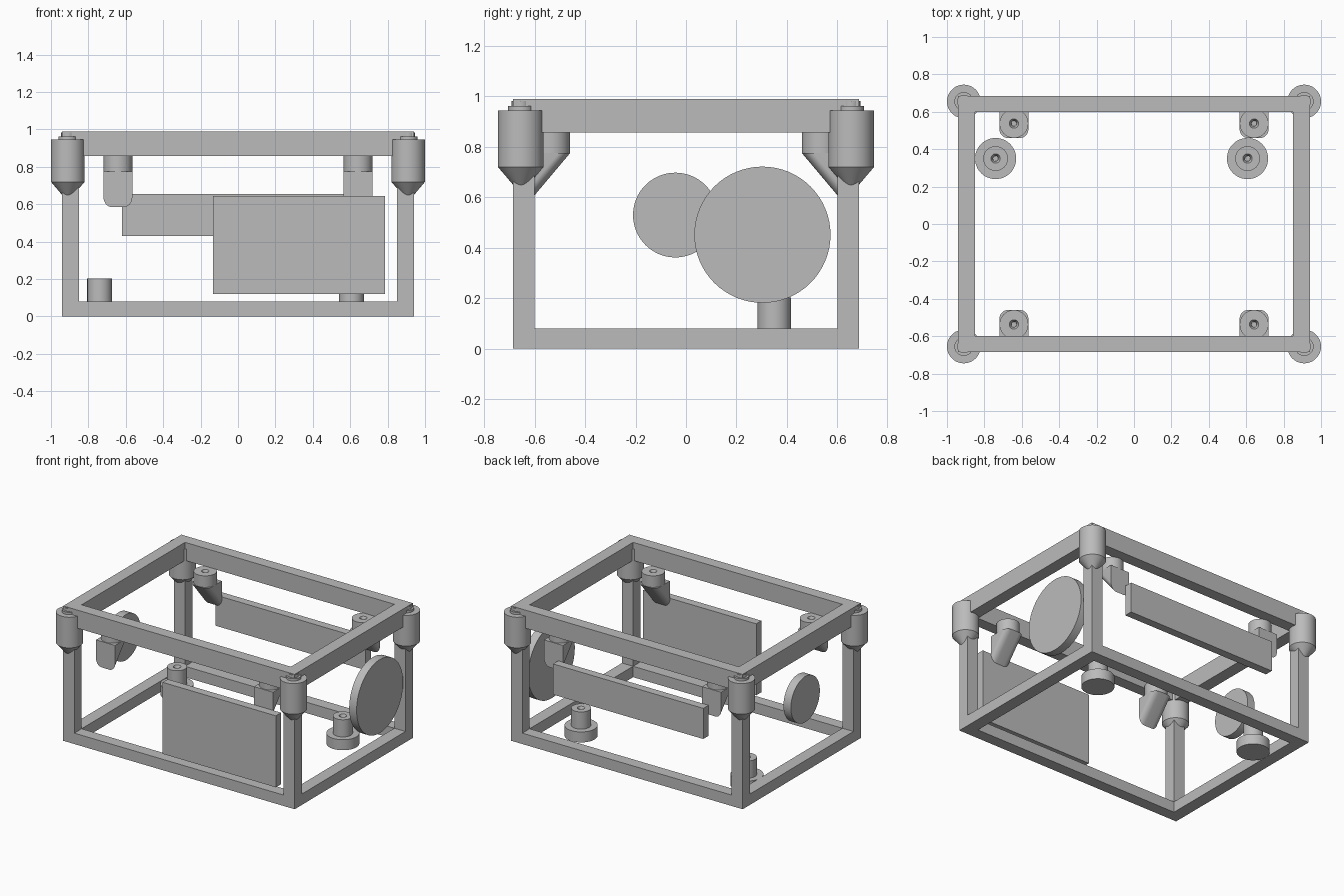
import bpy, bmesh, math
from mathutils import Matrix, Vector

cube = bpy.data.objects.get("Cube")
if cube:
    bpy.data.objects.remove(cube, do_unlink=True)

grey = bpy.data.materials.new("plain_grey")
grey.use_nodes = True
grey.diffuse_color = (0.5, 0.5, 0.5, 1)
grey.node_tree.nodes["Principled BSDF"].inputs["Base Color"].default_value = (0.5, 0.5, 0.5, 1)


def finish(name, bm, smooth=True):
    bmesh.ops.remove_doubles(bm, verts=bm.verts, dist=1e-5)
    bmesh.ops.recalc_face_normals(bm, faces=bm.faces)
    mesh = bpy.data.meshes.new(name)
    bm.to_mesh(mesh)
    bm.free()
    mesh.materials.append(grey)
    ob = bpy.data.objects.new(name, mesh)
    bpy.context.collection.objects.link(ob)
    if smooth:
        bpy.ops.object.select_all(action='DESELECT')
        ob.select_set(True)
        bpy.context.view_layer.objects.active = ob
        bpy.ops.object.shade_smooth_by_angle(angle=math.radians(30))
    return ob


def box(name, x0, x1, y0, y1, z0, z1):
    bm = bmesh.new()
    size = Matrix.Diagonal((x1 - x0, y1 - y0, z1 - z0, 1))
    mid = Matrix.Translation(((x0 + x1) / 2, (y0 + y1) / 2, (z0 + z1) / 2))
    bmesh.ops.create_cube(bm, size=1, matrix=mid @ size)
    return finish(name, bm, False)


def lathe(name, profile, x, y, steps=48):
    """Spin a (radius, height) profile about the upright axis at x, y."""
    bm = bmesh.new()
    verts = [bm.verts.new((r, 0, z)) for r, z in profile]
    edges = [bm.edges.new(pair) for pair in zip(verts, verts[1:])]
    bmesh.ops.spin(bm, geom=verts + edges, cent=(0, 0, 0), axis=(0, 0, 1),
                   angle=math.tau, steps=steps, use_merge=False)
    bmesh.ops.translate(bm, verts=bm.verts, vec=(x, y, 0))
    return finish(name, bm)


def side_disc(name, x0, x1, y, z, radius):
    bm = bmesh.new()
    place = Matrix.Translation(((x0 + x1) / 2, y, z)) @ Matrix.Rotation(math.pi / 2, 4, 'Y')
    bmesh.ops.create_cone(bm, cap_ends=True, segments=64, radius1=radius,
                          radius2=radius, depth=x1 - x0, matrix=place)
    return finish(name, bm)


def wedge(name, x, side):
    """Sloping gusset, flat on top and outside, with rounded lower edges."""
    half, depth, drop, top, outer, rad = 0.077, 0.16, 0.19, 0.775, 0.62, 0.045
    outline = [(half, 0)]
    for i in range(9):
        a = math.pi / 2 * i / 8
        outline.append((half - rad + rad * math.cos(a), depth - rad + rad * math.sin(a)))
    outline += [(-u, v) for u, v in reversed(outline)]
    bm = bmesh.new()
    upper = [bm.verts.new((x + u, side * (outer - v), top)) for u, v in outline]
    lower = [bm.verts.new((x + u, side * outer, top - drop * v / depth))
             if v > 0 else upper[i] for i, (u, v) in enumerate(outline)]
    bm.faces.new(upper)
    bm.faces.new(lower)
    for i in range(len(outline) - 1):
        ring = [upper[i], upper[i + 1], lower[i + 1], lower[i]]
        bm.faces.new(list(dict.fromkeys(ring)))
    return finish(name, bm)


def socket(z):
    """Profile end for a small countersunk hole in a top face."""
    return [(0.025, z), (0.014, z - 0.02), (0.014, z - 0.05), (0, z - 0.05)]


# Frame: rails, posts and corner sleeves
X, Y, W, D = 0.94, 0.685, 0.09, 0.085
for level, z0, z1 in (("bottom", 0, 0.08), ("top", 0.857, 0.99)):
    for s, face in ((-1, "front"), (1, "back")):
        y0, y1 = sorted((s * Y, s * (Y - D)))
        box(f"{level}_{face}_rail", -X, X, y0, y1, z0, z1)
    for s, face in ((-1, "right"), (1, "left")):
        x0, x1 = sorted((s * X, s * (X - W)))
        box(f"{level}_{face}_rail", x0, x1, D - Y, Y - D, z0, z1)

sleeve = [(0, 0.647), (0.028, 0.647), (0.09, 0.72), (0.09, 0.945), (0.05, 0.945),
          (0.05, 0.962), (0.036, 0.962), (0.036, 0.983), (0, 0.983)]
for sx, across in ((-1, "right"), (1, "left")):
    for sy, along in ((-1, "front"), (1, "back")):
        where = f"{along}_{across}"
        x0, x1 = sorted((sx * X, sx * (X - W)))
        y0, y1 = sorted((sy * Y, sy * (Y - D)))
        box(f"{where}_post", x0, x1, y0, y1, 0.08, 0.857)
        lathe(f"{where}_sleeve", sleeve, sx * 0.91, sy * 0.655)
        # Hanging brackets
        bx, by = sx * 0.642, sy * 0.537
        lathe(f"{where}_bracket_boss",
              [(0, 0.775), (0.077, 0.775), (0.077, 0.859)] + socket(0.859), bx, by)
        wedge(f"{where}_bracket_wedge", bx, sy)

# Feet
for name, x in (("right_foot", -0.74), ("left_foot", 0.607)):
    lathe(name, [(0, 0), (0.11, 0), (0.11, 0.077), (0.066, 0.077), (0.066, 0.203)]
          + socket(0.203), x, 0.35)

# Panels and discs set in the sides
box("front_panel", -0.133, 0.787, -Y, -Y + 0.06, 0.12, 0.645)
box("back_panel", -0.62, 0.6, Y - 0.06, Y, 0.43, 0.655)
side_disc("left_disc", X - 0.06, X, 0.303, 0.452, 0.27)
side_disc("right_disc", -X, -X + 0.06, -0.042, 0.53, 0.168)
